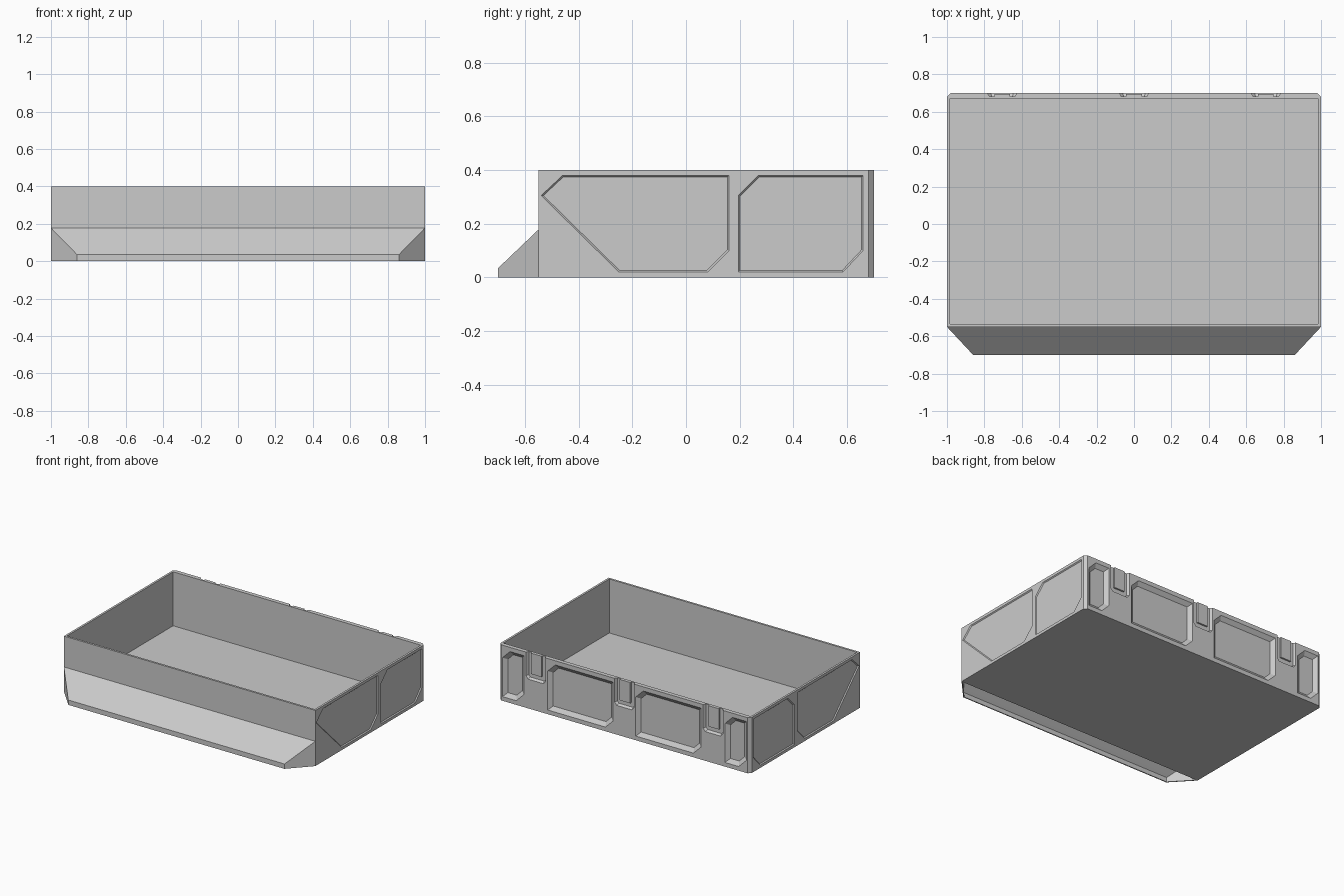
import bpy, bmesh
from mathutils import Vector

if "Cube" in bpy.data.objects:
    bpy.data.objects.remove(bpy.data.objects["Cube"])


def make_object(name, bm):
    bmesh.ops.recalc_face_normals(bm, faces=bm.faces)
    mesh = bpy.data.meshes.new(name)
    bm.to_mesh(mesh)
    bm.free()
    obj = bpy.data.objects.new(name, mesh)
    bpy.context.collection.objects.link(obj)
    return obj


def loft(bm, rings):
    """Closed solid through matching rings of 3D points."""
    loops = [[bm.verts.new(p) for p in ring] for ring in rings]
    for a, b in zip(loops, loops[1:]):
        for i in range(len(a)):
            j = (i + 1) % len(a)
            bm.faces.new((a[i], a[j], b[j], b[i]))
    bm.faces.new(loops[0])
    bm.faces.new(loops[-1])


def box(bm, lo, hi):
    rect = [(lo[0], lo[1]), (hi[0], lo[1]), (hi[0], hi[1]), (lo[0], hi[1])]
    loft(bm, [[(x, y, z) for x, y in rect] for z in (lo[2], hi[2])])


def inset(poly, d):
    """Shrink a convex polygon evenly by d."""
    pts = [Vector(p) for p in poly]
    area = sum(a.x * b.y - b.x * a.y for a, b in zip(pts, pts[1:] + pts[:1]))
    s = 1 if area > 0 else -1
    out = []
    for i, p in enumerate(pts):
        e1 = (p - pts[i - 1]).normalized()
        e2 = (pts[(i + 1) % len(pts)] - p).normalized()
        n1, n2 = Vector((-e1.y, e1.x)) * s, Vector((-e2.y, e2.x)) * s
        out.append(p + (n1 + n2) * (d / (1 + n1.dot(n2))))
    return out


def recess(bm, poly, depth, bevel, place):
    """Cutter with sloped sides; place(u, v, d) maps depth d below the wall."""
    loft(bm, [[place(u, v, d) for u, v in ring] for ring, d in
              ((poly, -0.02), (poly, 0), (inset(poly, bevel), depth))])


# Outer tray block with clipped back corners
plan = [(-1, -0.55), (1, -0.55), (1, 0.68), (0.98, 0.70), (-0.98, 0.70), (-1, 0.68)]
bm = bmesh.new()
loft(bm, [[(x, y, z) for x, y in plan] for z in (0, 0.40)])
tray = make_object("tray_body", bm)

# Cavity
cut = bmesh.new()
box(cut, (-0.985, -0.535, 0.012), (0.985, 0.67, 0.5))

# Shallow side panels
front_panel = [(-0.46, 0.38), (0.16, 0.38), (0.16, 0.10), (0.08, 0.02), (-0.25, 0.02), (-0.54, 0.305)]
rear_panel = [(0.27, 0.38), (0.66, 0.38), (0.66, 0.10), (0.585, 0.02), (0.195, 0.02), (0.195, 0.305)]
for s in (-1, 1):
    for panel in (front_panel, rear_panel):
        recess(cut, panel, 0.007, 0.006, lambda u, v, d, s=s: (s * (1 - d), u, v))


# Back pockets with two clipped corners
def on_back(u, v, d):
    return (u, 0.70 - d, v)


for x0, x1, c in ((0.97, 0.80, 0.06), (0.61, 0.09, 0.06), (-0.09, -0.61, 0.06), (-0.80, -0.97, 0.06)):
    recess(cut, [(x0, 0.03), (x0, 0.37 - c), (x0 - c, 0.37), (x1, 0.37),
                 (x1, 0.03 + c), (x1 + c, 0.03)], 0.022, 0.028, on_back)

# Back hinge slots, open at the top
HINGES = (-0.705, 0, 0.705)
for x in HINGES:
    slot = [(x - 0.078, 0.45), (x - 0.078, 0.23), (x - 0.06, 0.21),
            (x + 0.06, 0.21), (x + 0.078, 0.23), (x + 0.078, 0.45)]
    recess(cut, slot, 0.018, 0.01, on_back)

cutter = make_object("tray_cutter", cut)
cutter.hide_render = True
mod = tray.modifiers.new("cut", "BOOLEAN")
mod.operation, mod.solver, mod.object = "DIFFERENCE", "EXACT", cutter
bpy.context.view_layer.objects.active = tray
bpy.ops.object.modifier_apply(modifier=mod.name)
bpy.data.objects.remove(cutter)

# Small tabs inside the hinge slots
bm = bmesh.new()
for x in HINGES:
    box(bm, (x - 0.042, 0.68, 0.25), (x + 0.042, 0.694, 0.40))
make_object("hinge_tabs", bm)

# Sloped front lip: hollow shell, open underneath
profile = [(-0.55, 0.178), (-0.682, 0.052), (-0.70, 0.035), (-0.70, 0)]
bm = bmesh.new()
rows = []
for y, z in profile:
    hx = 1 + (y + 0.55) * 0.14 / 0.15
    rows.append([bm.verts.new((s * hx, y, z)) for s in (-1, 1)])
for a, b in zip(rows, rows[1:]):
    bm.faces.new((a[0], b[0], b[1], a[1]))
for i, s in enumerate((-1, 1)):
    corner = bm.verts.new((s, -0.55, 0))
    ring = [r[i] for r in rows] + [corner]
    bm.faces.new(ring if s > 0 else ring[::-1])
lip = make_object("front_lip", bm)
solid = lip.modifiers.new("thickness", "SOLIDIFY")
solid.thickness, solid.offset = 0.008, -1
